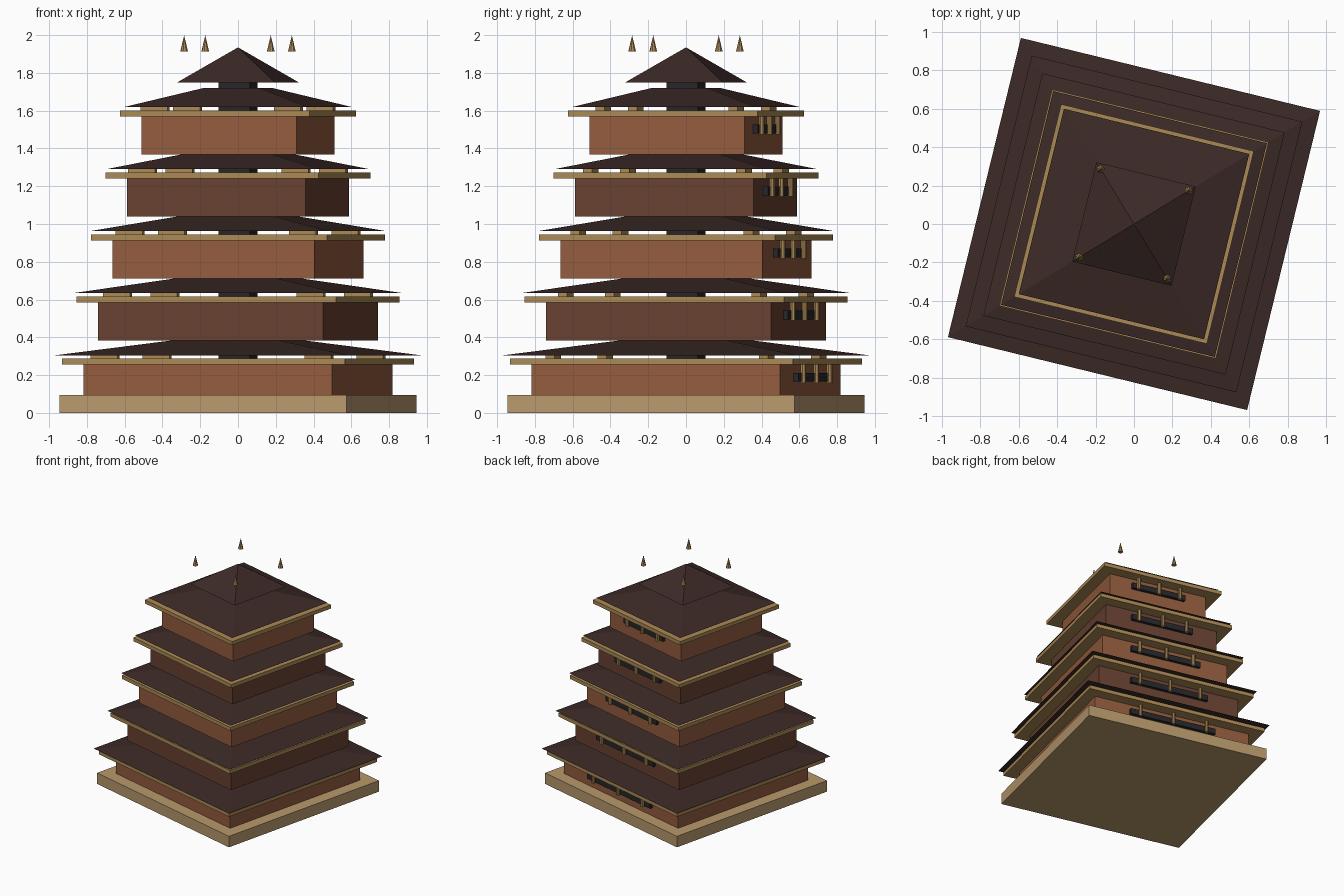
import bpy, bmesh, math
from mathutils import Matrix, Vector

if "Cube" in bpy.data.objects:
    bpy.data.objects.remove(bpy.data.objects["Cube"])

TURN = Matrix.Rotation(math.radians(-13.7), 4, 'Z')  # whole tower is turned about z


def material(name, r, g, b):
    m = bpy.data.materials.new(name)
    m.diffuse_color = (r, g, b, 1)
    m.use_nodes = True
    m.node_tree.nodes["Principled BSDF"].inputs["Base Color"].default_value = m.diffuse_color
    return m


TAN = material("tan_stone", .48, .32, .15)
WOOD = material("light_wood", .41, .25, .09)
CLAY = material("clay_wall", .29, .107, .048)
BROWN = material("brown_wall", .138, .053, .031)
TILE = material("dark_tile", .045, .023, .020)
DARK = material("dark_grey", .02, .02, .022)


def finish(bm, name, mat):
    bm.transform(TURN)
    bmesh.ops.recalc_face_normals(bm, faces=bm.faces)
    me = bpy.data.meshes.new(name)
    bm.to_mesh(me)
    bm.free()
    me.materials.append(mat)
    ob = bpy.data.objects.new(name, me)
    bpy.context.scene.collection.objects.link(ob)
    return ob


def box(name, mat, x, y, hx, hy, z0, z1):
    bm = bmesh.new()
    bmesh.ops.create_cube(bm, size=2, matrix=Matrix.Translation((x, y, (z0 + z1) / 2))
                          @ Matrix.Diagonal((hx, hy, (z1 - z0) / 2, 1)))
    finish(bm, name, mat)


def cone(name, mat, x, y, r0, r1, z0, z1, sides):
    bm = bmesh.new()
    spin = Matrix.Rotation(math.pi / 4, 4, 'Z') if sides == 4 else Matrix()
    bmesh.ops.create_cone(bm, cap_ends=True, segments=sides, radius1=r0, radius2=r1, depth=z1 - z0,
                          matrix=Matrix.Translation((x, y, (z0 + z1) / 2)) @ spin)
    bmesh.ops.remove_doubles(bm, verts=bm.verts, dist=1e-5)
    # a four-sided cone must end up with its sides parallel to the walls
    if sides == 4 and min(abs(v.co.x - x) for v in bm.verts if v.co.z < (z0 + z1) / 2) < r0 * .5:
        bm.transform(Matrix.Rotation(math.pi / 4, 4, 'Z'))
    finish(bm, name, mat)


R2 = math.sqrt(2)
CORNERS = [(sx, sy) for sx in (-1, 1) for sy in (-1, 1)]

# plinth and central spine
box("base_plinth", TAN, 0, 0, .782, .782, 0, .095)
box("central_spine", DARK, 0, 0, .085, .085, .03, 1.76)

for i in range(5):
    lv = i + 1
    z = .255 + .3288 * i            # underside of the eave slab
    h = .677 - .0637 * i            # half width of the wall block
    slab = .770 - .0635 * i
    roof = .801 - .0762 * i
    # wall block, eave slab and sloping roof
    box(f"wall_{lv}", BROWN if i % 2 else CLAY, 0, 0, h, h, max(z - .2015, .06), z)
    box(f"eave_slab_{lv}", WOOD, 0, 0, slab, slab, z, z + .032)
    cone(f"roof_{lv}", TILE, 0, 0, roof * R2, .15 * R2, z + .050, z + .150, 4)
    # corner brackets between slab and roof
    a = .86 * h
    for k, (sx, sy) in enumerate(CORNERS):
        box(f"bracket_{lv}_{k + 1}", WOOD, sx * a, sy * a, .073, .025, z + .030, z + .052)
    # window strip and posts on the back wall
    box(f"window_strip_{lv}", DARK, 0, h + .008, .55 * h, .018, z - .09, z - .043)
    for k in (-1, 0, 1):
        cone(f"window_post_{lv}_{k + 2}", WOOD, k * .43 * h, h + .033, .016, .016, z - .096, z + .002, 8)

# top pyramid and floating finials
cone("top_roof", TILE, 0, 0, .266 * R2, 0, 1.75, 1.935, 4)
for k, (sx, sy) in enumerate(CORNERS):
    cone(f"finial_{k + 1}", WOOD, sx * .236, sy * .236, .021, 0, 1.912, 2.0, 8)
